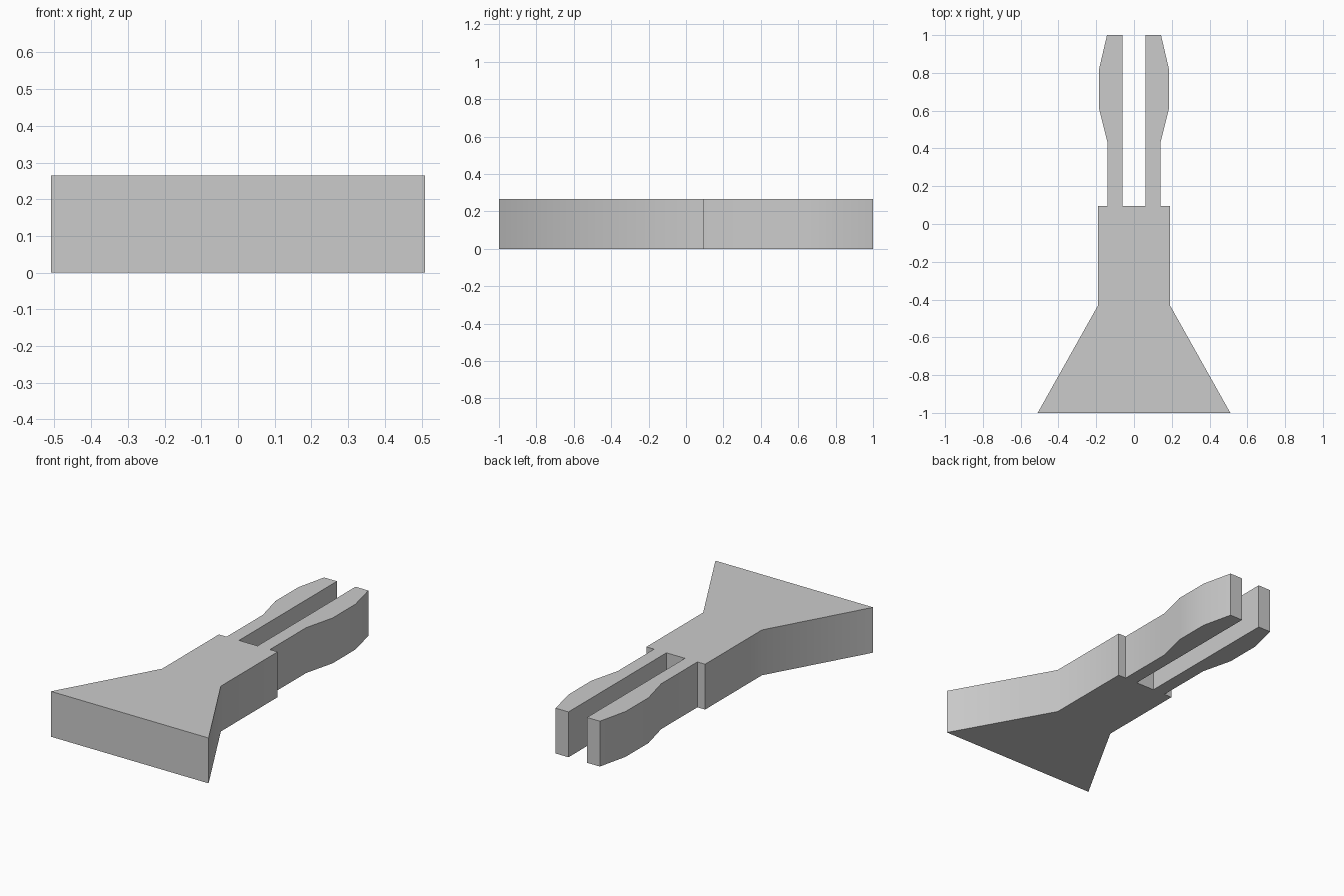
import bpy
import bmesh
import math

cube = bpy.data.objects.get("Cube")
if cube:
    bpy.data.objects.remove(cube, do_unlink=True)

HEIGHT = 0.265

grey = bpy.data.materials.new("plain grey")
grey.use_nodes = True
grey.diffuse_color = (0.6, 0.6, 0.6, 1)
grey.node_tree.nodes["Principled BSDF"].inputs["Base Color"].default_value = grey.diffuse_color

# Left half of the outline: flared base, body, prong, then the slot
half = [(0.51, -1), (0.19, -0.43), (0.19, 0.095), (0.14, 0.095),
        (0.14, 0.43), (0.185, 0.61), (0.185, 0.82), (0.143, 1),
        (0.06, 1), (0.06, 0.095)]
outline = half + [(-x, y) for x, y in reversed(half)]

# Extrude the mirrored outline into one solid
bm = bmesh.new()
base = bm.faces.new([bm.verts.new((x, y, 0)) for x, y in outline])
top = bmesh.ops.extrude_face_region(bm, geom=[base], use_keep_orig=True)
raised = [v for v in top["geom"] if isinstance(v, bmesh.types.BMVert)]
bmesh.ops.translate(bm, verts=raised, vec=(0, 0, HEIGHT))
bmesh.ops.recalc_face_normals(bm, faces=bm.faces)

mesh = bpy.data.meshes.new("forked_clip")
bm.to_mesh(mesh)
bm.free()
mesh.materials.append(grey)
clip = bpy.data.objects.new("forked_clip", mesh)
bpy.context.collection.objects.link(clip)

# Smooth the shallow bends, keep the corners sharp
bpy.ops.object.select_all(action="DESELECT")
clip.select_set(True)
bpy.context.view_layer.objects.active = clip
bpy.ops.object.shade_smooth_by_angle(angle=math.radians(30))
